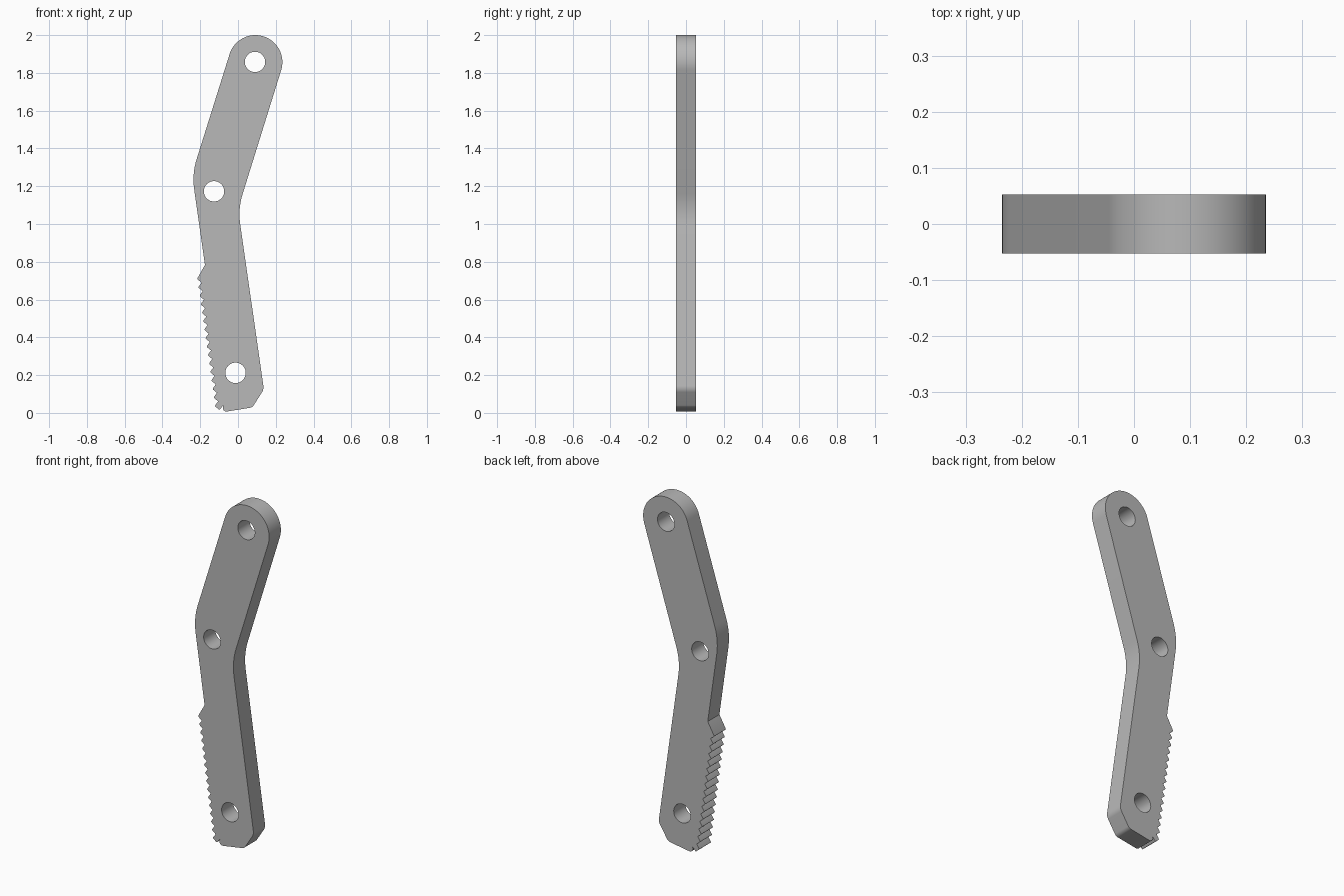
import bpy, bmesh, math
from mathutils import Vector

cube = bpy.data.objects.get("Cube")
if cube:
    bpy.data.objects.remove(cube, do_unlink=True)

HALF = 0.053
TILT = math.radians(17.2)


def arc(cx, cz, r, a0, a1, n):
    return [Vector((cx + r * math.cos(a0 + (a1 - a0) * i / n),
                    cz + r * math.sin(a0 + (a1 - a0) * i / n))) for i in range(n + 1)]


def rounded(corners):
    """Round each (point, radius, segments) corner of a closed outline."""
    out = []
    for i, (p, r, n) in enumerate(corners):
        if r == 0:
            out.append(p)
            continue
        a = (corners[i - 1][0] - p).normalized()
        b = (corners[(i + 1) % len(corners)][0] - p).normalized()
        half = a.angle(b) / 2
        centre = p + (a + b).normalized() * (r / math.sin(half))
        start = p + a * (r / math.tan(half)) - centre
        end = p + b * (r / math.tan(half)) - centre
        sweep = start.angle(end)
        for k in range(n + 1):
            t = k / n
            out.append(centre + (start * math.sin((1 - t) * sweep)
                                 + end * math.sin(t * sweep)) / math.sin(sweep))
    return out


# Outline: rounded top end, bent right edge, chamfered foot
corners = [(p, 0, 0) for p in arc(0.092, 1.857, 0.143, math.pi - TILT, -TILT, 40)]
for x, z, r in [(0.0, 1.08, 0.36), (0.137, 0.125, 0.05),
                (0.076, 0.029, 0.03), (-0.117, -0.002, 0.02)]:
    corners.append((Vector((x, z)), r, 10))

# Grip teeth up the lower left edge
TEETH = 16
low, high = Vector((-0.123, 0.036)), Vector((-0.217, 0.709))
step = (high - low) / (TEETH - 1)
inward = Vector((step.y, -step.x)).normalized() * 0.021
for i in range(TEETH):
    tip = low + step * i
    corners.append((tip - step / 2 + inward, 0, 0))
    corners.append((tip, 0.006, 3))

# Notch above the teeth, then the outer bend
corners.append((Vector((-0.175, 0.783)), 0, 0))
corners.append((Vector((-0.2435, 1.265)), 0.36, 10))

loops = [rounded(corners)]
# Pivot holes
for x, z in [(0.09, 1.858), (-0.127, 1.173), (-0.013, 0.212)]:
    loops.append(arc(x, z, 0.054, 0, math.tau, 40)[:-1])

# Fill the outline and extrude it to thickness
bm = bmesh.new()
edges = []
for loop in loops:
    verts = [bm.verts.new((p.x, -HALF, p.y)) for p in loop]
    edges += [bm.edges.new((verts[i - 1], v)) for i, v in enumerate(verts)]
bmesh.ops.triangle_fill(bm, edges=edges, use_beauty=True, normal=(0, -1, 0))
ext = bmesh.ops.extrude_face_region(bm, geom=bm.faces[:], use_keep_orig=True)
moved = [g for g in ext["geom"] if isinstance(g, bmesh.types.BMVert)]
bmesh.ops.translate(bm, verts=moved, vec=(0, 2 * HALF, 0))
bmesh.ops.recalc_face_normals(bm, faces=bm.faces[:])
mesh = bpy.data.meshes.new("toothed_lever_arm")
bm.to_mesh(mesh)
bm.free()

grey = bpy.data.materials.new("plain grey")
grey.use_nodes = True
colour = (0.48, 0.48, 0.48, 1)
grey.diffuse_color = colour
grey.node_tree.nodes["Principled BSDF"].inputs["Base Color"].default_value = colour
mesh.materials.append(grey)

lever = bpy.data.objects.new("toothed_lever_arm", mesh)
bpy.context.collection.objects.link(lever)
bpy.ops.object.select_all(action='DESELECT')
lever.select_set(True)
bpy.context.view_layer.objects.active = lever
bpy.ops.object.shade_smooth_by_angle(angle=math.radians(25))
